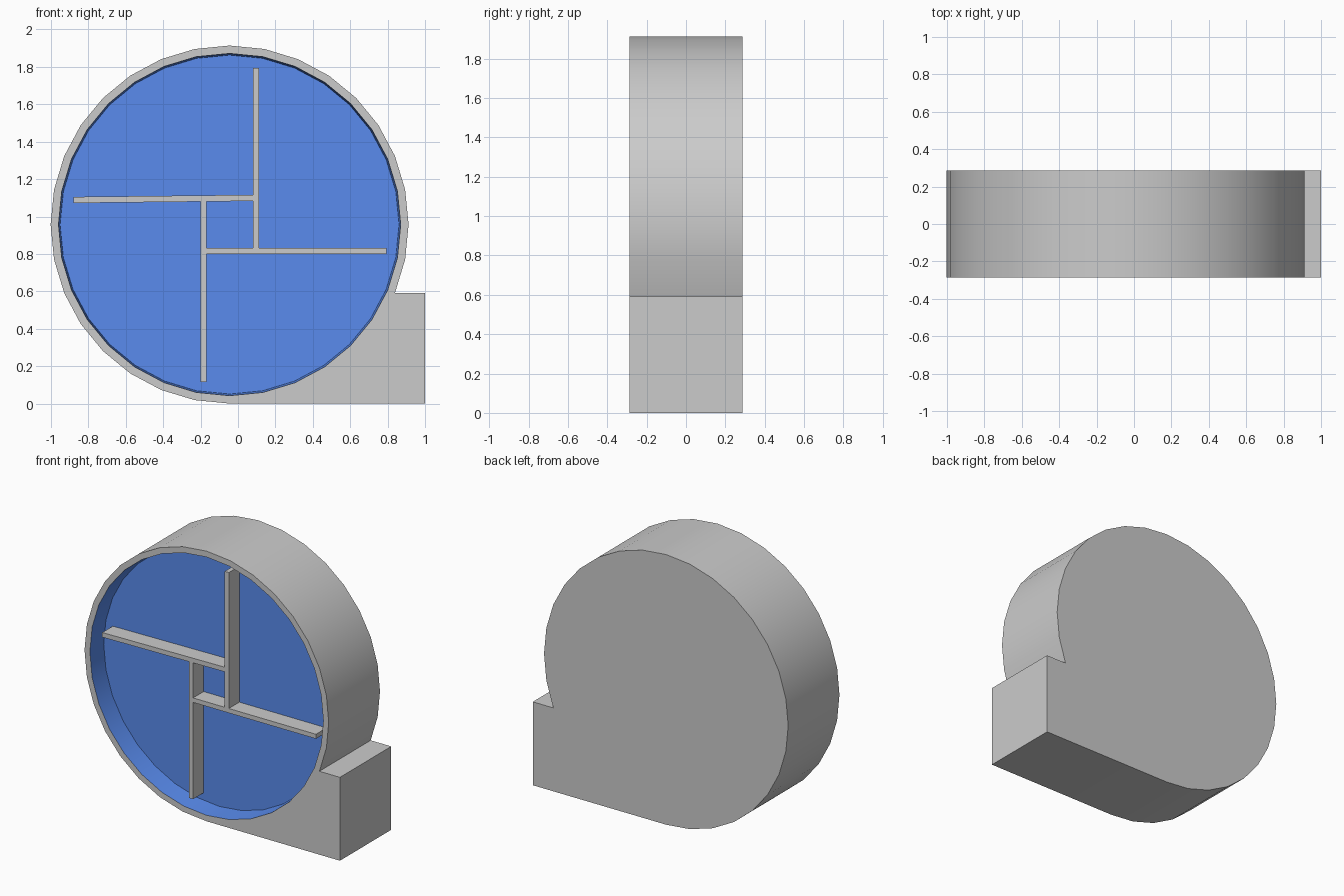
import bpy, bmesh
from math import sin, cos, pi

if "Cube" in bpy.data.objects:
    bpy.data.objects.remove(bpy.data.objects["Cube"])

CX, CZ = -0.045, 0.958      # drum centre
R_OUT, R_RIM, R_FLOOR = 0.957, 0.915, 0.906
FRONT, FLOOR, BACK = -0.287, -0.145, 0.287
N = 32

blue = bpy.data.materials.new("blue")
blue.diffuse_color = (0.10, 0.26, 0.85, 1)
blue.use_nodes = True
blue.node_tree.nodes["Principled BSDF"].inputs["Base Color"].default_value = blue.diffuse_color
grey = bpy.data.materials.new("grey")
grey.diffuse_color = (0.8, 0.8, 0.8, 1)
grey.use_nodes = True
grey.node_tree.nodes["Principled BSDF"].inputs["Base Color"].default_value = grey.diffuse_color


def finish(bm, name, mats=(), smooth=False):
    bmesh.ops.recalc_face_normals(bm, faces=bm.faces)
    me = bpy.data.meshes.new(name)
    bm.to_mesh(me)
    bm.free()
    ob = bpy.data.objects.new(name, me)
    bpy.context.collection.objects.link(ob)
    for m in mats:
        me.materials.append(m)
    if smooth:
        bpy.ops.object.select_all(action='DESELECT')
        ob.select_set(True)
        bpy.context.view_layer.objects.active = ob
        bpy.ops.object.shade_smooth_by_angle(angle=pi / 6)
    return ob


# Drum housing with corner outlet and recessed blue front
bm = bmesh.new()


def ring(r, y):
    return [bm.verts.new((CX + r * cos(2 * pi * i / N), y, CZ + r * sin(2 * pi * i / N)))
            for i in range(N)]


outer, rim, floor = ring(R_OUT, FRONT), ring(R_RIM, FRONT), ring(R_FLOOR, FLOOR)
bottom, notch = 24, 30      # ring corners where the outlet joins the drum
z0 = outer[bottom].co.z
corner_low = bm.verts.new((1, FRONT, z0))
corner_top = bm.verts.new((1, FRONT, outer[notch].co.z))

for i in range(N):
    j = (i + 1) % N
    bm.faces.new((outer[i], outer[j], rim[j], rim[i]))
    wall = bm.faces.new((rim[i], rim[j], floor[j], floor[i]))
    wall.material_index = 1
bm.faces.new(floor).material_index = 1
bm.faces.new(outer[bottom:notch + 1] + [corner_top, corner_low])

# Sides and back follow the combined outline
outline = outer[notch:] + outer[:bottom + 1] + [corner_low, corner_top]
rear = [bm.verts.new((v.co.x, BACK, v.co.z)) for v in outline]
for i in range(len(outline)):
    j = (i + 1) % len(outline)
    bm.faces.new((outline[i], outline[j], rear[j], rear[i]))
bm.faces.new(rear)
bmesh.ops.translate(bm, verts=bm.verts, vec=(0, 0, -z0))
finish(bm, "drum_housing", (grey, blue), smooth=True)


# Four pinwheel blades standing on the recessed floor
def blade(name, corners, front=-0.263):
    bm = bmesh.new()
    a = [bm.verts.new((x, front, z)) for x, z in corners]
    b = [bm.verts.new((x, FLOOR + 0.01, z)) for x, z in corners]
    bm.faces.new(a)
    bm.faces.new(b)
    for i in range(4):
        j = (i + 1) % 4
        bm.faces.new((a[i], a[j], b[j], b[i]))
    finish(bm, name)


def box(x0, x1, z0, z1):
    return [(x0, z0), (x1, z0), (x1, z1), (x0, z1)]


blade("blade_top", box(0.08, 0.112, 0.832, 1.795))
blade("blade_right", box(-0.168, 0.795, 0.80, 0.832))
blade("blade_bottom", box(-0.2, -0.168, 0.115, 1.085))
blade("blade_left", [(-0.88, 1.072), (0.08, 1.083), (0.08, 1.116), (-0.88, 1.105)])
